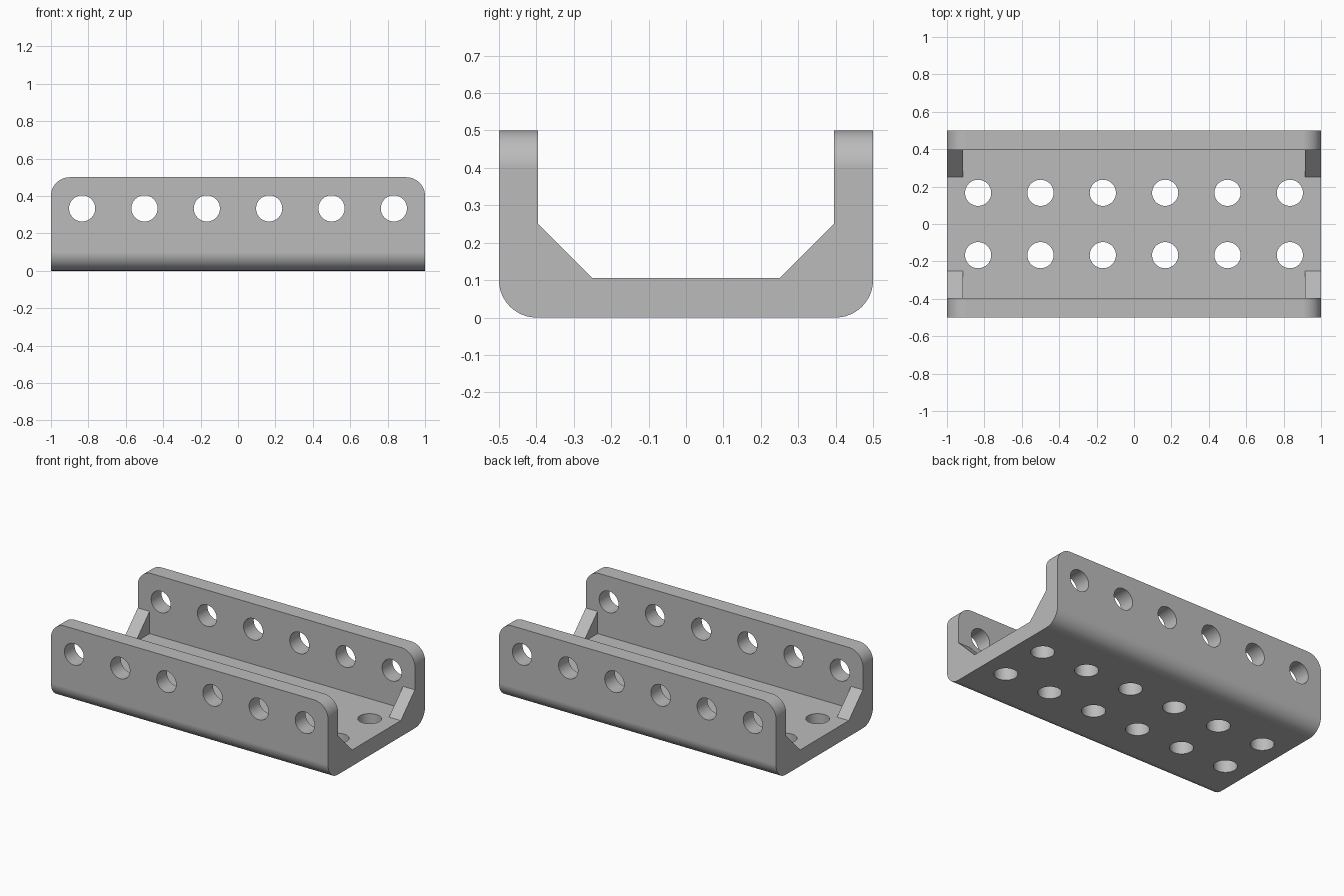
import bpy, bmesh, math
from mathutils import Vector

cube = bpy.data.objects.get("Cube")
if cube:
    bpy.data.objects.remove(cube, do_unlink=True)

# Proportions
WALL, FLOOR, RIB, HOLE = 0.395, 0.105, 0.915, 0.07
HOLE_X = [(i - 2.5) / 3 for i in range(6)]


def prism(name, profile, axis, half):
    """Extrude a 2D profile symmetrically along x or y."""
    place = (lambda p, d: (d, p[0], p[1])) if axis == "x" else (lambda p, d: (p[0], d, p[1]))
    bm = bmesh.new()
    face = bm.faces.new([bm.verts.new(place(p, -half)) for p in profile])
    ext = bmesh.ops.extrude_face_region(bm, geom=[face])["geom"]
    shift = Vector(place((0, 0), 2 * half))
    bmesh.ops.translate(bm, vec=shift, verts=[g for g in ext if isinstance(g, bmesh.types.BMVert)])
    bmesh.ops.recalc_face_normals(bm, faces=bm.faces)
    mesh = bpy.data.meshes.new(name)
    bm.to_mesh(mesh)
    bm.free()
    obj = bpy.data.objects.new(name, mesh)
    bpy.context.collection.objects.link(obj)
    return obj


def arc(cx, cz, radius, start, steps=12):
    """Quarter circle, counter-clockwise from the start angle in degrees."""
    angles = [math.radians(start + 90 * i / steps) for i in range(steps + 1)]
    return [(cx + radius * math.cos(a), cz + radius * math.sin(a)) for a in angles]


def combine(target, cutter, operation="DIFFERENCE"):
    """Apply a boolean and discard its cutter."""
    cutter.hide_render = True
    mod = target.modifiers.new("cut", "BOOLEAN")
    mod.operation, mod.solver, mod.object = operation, "EXACT", cutter
    bpy.context.view_layer.objects.active = target
    bpy.ops.object.modifier_apply(modifier=mod.name)
    bpy.data.objects.remove(cutter, do_unlink=True)


def drill(target, location, depth, tilt=0):
    bpy.ops.mesh.primitive_cylinder_add(vertices=48, radius=HOLE, depth=depth,
                                        location=location, rotation=(tilt, 0, 0))
    combine(target, bpy.context.object)


# Block with rounded lower long edges
block = arc(-0.4, 0.1, 0.1, 180) + arc(0.4, 0.1, 0.1, 270) + [(0.5, 0.6), (-0.5, 0.6)]
channel = prism("channel_bracket", block, "x", 1.1)

# Length trim with rounded upper wall corners
side = [(-1, -0.1), (1, -0.1)] + arc(0.9, 0.4, 0.1, 0) + arc(-0.9, 0.4, 0.1, 90)
combine(channel, prism("side_trim", side, "y", 0.7), "INTERSECT")

# Full-length opening that leaves sloped ribs in the corners
opening = [(-0.25, FLOOR), (0.25, FLOOR), (WALL, 0.25), (WALL, 0.7), (-WALL, 0.7), (-WALL, 0.25)]
combine(channel, prism("opening", opening, "x", 1.2))

# Square pocket between the end ribs
pocket = [(-WALL, FLOOR), (WALL, FLOOR), (WALL, 0.7), (-WALL, 0.7)]
combine(channel, prism("pocket", pocket, "x", RIB))

# Holes through both walls, and two rows through the floor
for x in HOLE_X:
    drill(channel, (x, 0, 1 / 3), 1.4, math.pi / 2)
    for y in (-1 / 6, 1 / 6):
        drill(channel, (x, y, 0.05), 0.3)

# Tidy the mesh
bm = bmesh.new()
bm.from_mesh(channel.data)
bmesh.ops.remove_doubles(bm, verts=bm.verts, dist=0.0001)
bmesh.ops.dissolve_limit(bm, angle_limit=0.01, verts=bm.verts, edges=bm.edges)
bm.to_mesh(channel.data)
bm.free()

# Plain metal colour
metal = bpy.data.materials.new("grey_metal")
metal.use_nodes = True
colour = (0.5, 0.5, 0.5, 1)
metal.diffuse_color = colour
metal.node_tree.nodes["Principled BSDF"].inputs["Base Color"].default_value = colour
channel.data.materials.clear()
channel.data.materials.append(metal)

# Smooth curved surfaces with crisp edges
bpy.ops.object.select_all(action="DESELECT")
channel.select_set(True)
bpy.context.view_layer.objects.active = channel
bpy.ops.object.shade_smooth_by_angle(angle=math.radians(30))
weighted = channel.modifiers.new("weighted_normals", "WEIGHTED_NORMAL")
weighted.keep_sharp = True
